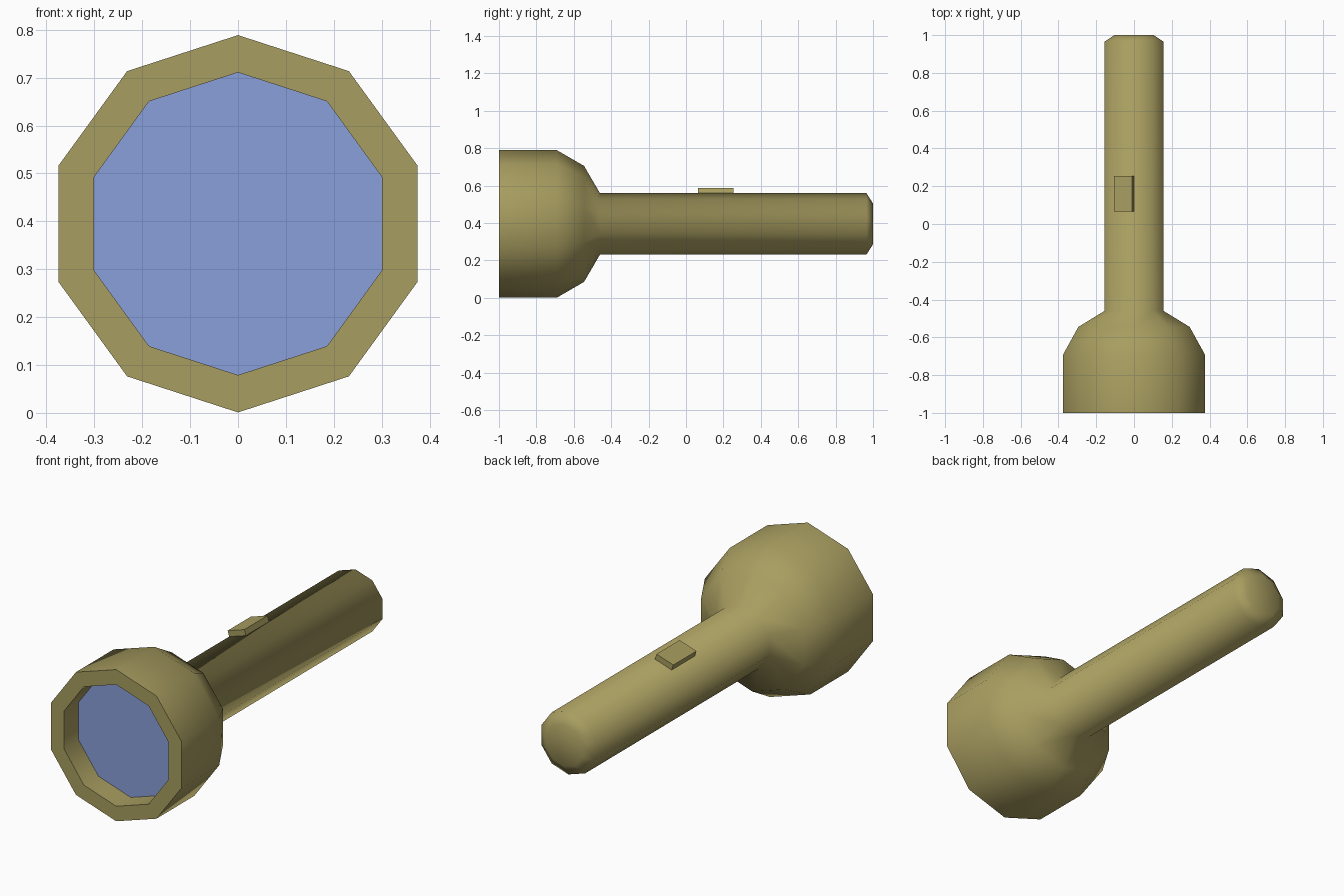
import bpy, bmesh, math
from mathutils import Vector

if "Cube" in bpy.data.objects:
    bpy.data.objects.remove(bpy.data.objects["Cube"])

SIDES = 10
CZ = 0.395          # height of the long axis


def material(name, rgb):
    m = bpy.data.materials.new(name)
    m.diffuse_color = (*rgb, 1)
    m.use_nodes = True
    m.node_tree.nodes["Principled BSDF"].inputs["Base Color"].default_value = m.diffuse_color
    return m


def ring(bm, y, r):
    step = 2 * math.pi / SIDES
    return [bm.verts.new((r * math.sin(i * step), y, CZ + r * math.cos(i * step)))
            for i in range(SIDES)]


def finish(bm, name, mat):
    mesh = bpy.data.meshes.new(name)
    bm.to_mesh(mesh)
    bm.free()
    mesh.materials.append(mat)
    obj = bpy.data.objects.new(name, mesh)
    bpy.context.collection.objects.link(obj)
    return obj


olive = material("olive_shell", (0.39, 0.337, 0.117))
blue = material("blue_lens", (0.25, 0.35, 0.70))

# body: lens recess, rim, head, handle and chamfered end cap as one lathe
profile = [(-0.88, 0.316), (-1.0, 0.316), (-1.0, 0.394), (-0.69, 0.394),
           (-0.545, 0.31), (-0.46, 0.164), (0.965, 0.164), (1.0, 0.109)]
bm = bmesh.new()
rings = [ring(bm, y, r) for y, r in profile]
for a, b in zip(rings, rings[1:]):
    for i in range(SIDES):
        j = (i + 1) % SIDES
        bm.faces.new((a[i], a[j], b[j], b[i]))
bm.faces.new(rings[-1])
bm.normal_update()
# the end cap faces +y; keep the whole shell consistent with it
bmesh.ops.recalc_face_normals(bm, faces=bm.faces[:])
cap = max(bm.faces, key=lambda f: f.calc_center_median().y)
if cap.normal.y < 0:
    bmesh.ops.reverse_faces(bm, faces=bm.faces[:])
body = finish(bm, "body", olive)
bpy.context.view_layer.objects.active = body
body.select_set(True)
bpy.ops.object.shade_smooth_by_angle(angle=math.radians(65))

# lens disc at the bottom of the recess
bm = bmesh.new()
face = bm.faces.new(ring(bm, -0.88, 0.316))
face.normal_update()
if face.normal.y > 0:
    face.normal_flip()
finish(bm, "lens", blue)

# switch: block sitting on the facet left of the top edge
tilt = math.radians(18)
along = Vector((-math.cos(tilt), 0, -math.sin(tilt)))
out = Vector((-math.sin(tilt), 0, math.cos(tilt)))
bm = bmesh.new()
bmesh.ops.create_cube(bm, size=1)
origin = Vector((0, 0.16, CZ + 0.164))
for v in bm.verts:
    x, y, z = v.co
    v.co = origin - along * 0.101 * (x - 0.5) + Vector((0, 0.19 * y, 0)) + out * 0.03 * (z + 0.5)
bmesh.ops.recalc_face_normals(bm, faces=bm.faces[:])
finish(bm, "switch", olive)
